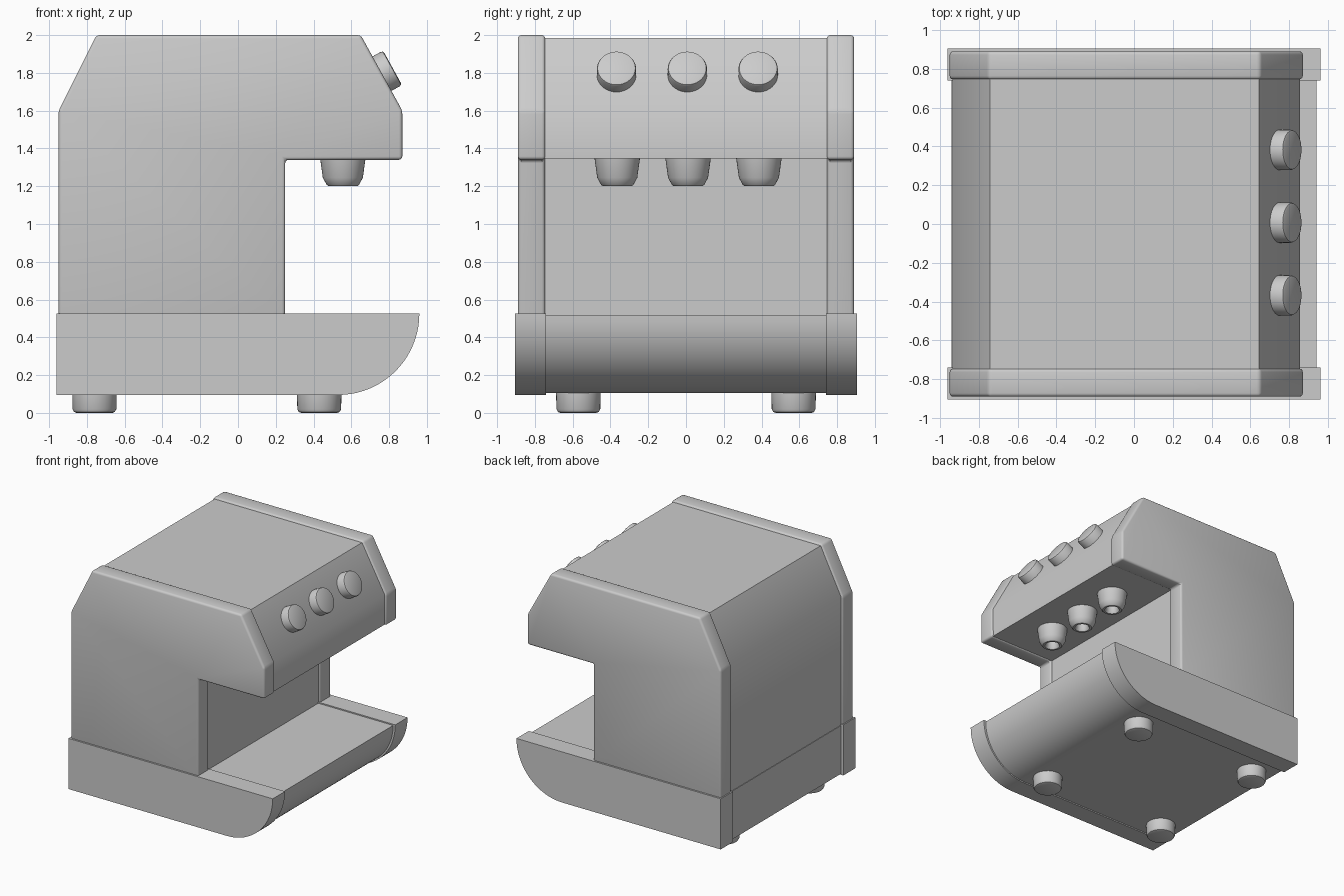
import bpy, bmesh, math
from mathutils import Vector

cube = bpy.data.objects.get("Cube")
if cube:
    bpy.data.objects.remove(cube, do_unlink=True)

GREY = (0.6, 0.6, 0.6, 1)
mat = bpy.data.materials.new("light grey")
mat.use_nodes = True
mat.diffuse_color = GREY
mat.node_tree.nodes["Principled BSDF"].inputs["Base Color"].default_value = GREY


def finish(name, bm, angle=30, bevel=0, segments=3):
    """Turn a bmesh into a shaded object, optionally with rounded edges."""
    bmesh.ops.recalc_face_normals(bm, faces=bm.faces)
    mesh = bpy.data.meshes.new(name)
    bm.to_mesh(mesh)
    bm.free()
    mesh.materials.append(mat)
    ob = bpy.data.objects.new(name, mesh)
    bpy.context.collection.objects.link(ob)
    bpy.ops.object.select_all(action='DESELECT')
    ob.select_set(True)
    bpy.context.view_layer.objects.active = ob
    if bevel:
        mod = ob.modifiers.new("rounded edges", 'BEVEL')
        mod.width, mod.segments = bevel, segments
        mod.limit_method, mod.angle_limit = 'ANGLE', math.radians(20)
        bpy.ops.object.modifier_apply(modifier=mod.name)
    bpy.ops.object.shade_smooth_by_angle(angle=math.radians(angle))
    return ob


def extrude(name, profile, y0, y1, **kw):
    """Extrude an x-z profile along y."""
    bm = bmesh.new()
    face = bm.faces.new([bm.verts.new((x, y0, z)) for x, z in profile])
    new = bmesh.ops.extrude_face_region(bm, geom=[face])["geom"]
    verts = [g for g in new if isinstance(g, bmesh.types.BMVert)]
    bmesh.ops.translate(bm, verts=verts, vec=(0, y1 - y0, 0))
    return finish(name, bm, **kw)


def lathe(name, profile, location, axis=(0, 0, 1), sides=40):
    """Spin a radius-height profile round an axis."""
    bm = bmesh.new()
    verts = [bm.verts.new((r, 0, z)) for r, z in profile]
    edges = [bm.edges.new(pair) for pair in zip(verts, verts[1:])]
    bmesh.ops.spin(bm, geom=verts + edges, cent=(0, 0, 0), axis=(0, 0, 1),
                   angle=math.tau, steps=sides)
    bmesh.ops.remove_doubles(bm, verts=bm.verts, dist=0.0005)
    ob = finish(name, bm)
    ob.rotation_euler = Vector(axis).to_track_quat('Z', 'Y').to_euler()
    ob.location = location
    return ob


def body_profile(d):
    """C-shaped side outline, shrunk by d."""
    return [(-0.95 + d, 0.5), (-0.95 + d, 1.6), (-0.75 + d / 2, 2 - d),
            (0.65 - d / 2, 2 - d), (0.87 - d, 1.6), (0.87 - d, 1.34 + d / 2),
            (0.25 - d, 1.34 + d / 2), (0.25 - d, 0.5)]


def base_profile(d):
    """Tub outline with a rounded front, shrunk by d."""
    r = 0.43 - d
    arc = [math.pi / 2 * i / 20 for i in range(21)]
    return [(-0.96 + d, 0.525 - d / 2), (-0.96 + d, 0.095 + d / 2)] + [
        (0.53 + r * math.sin(a), 0.525 - d / 2 - (0.43 - d) * math.cos(a)) for a in arc]


# Body core, and tub between the side panels
extrude("body_core", body_profile(0.014), -0.75, 0.75)
extrude("base_core", base_profile(0.02), -0.75, 0.75)

# Side panels
for side, s in (("left", 1), ("right", -1)):
    extrude(side + "_body_panel", body_profile(0), s * 0.745, s * 0.89, bevel=0.018)
    extrude(side + "_base_panel", base_profile(0), s * 0.74, s * 0.905)

# Drip tray with slots that shorten along the tray
tray = extrude("drip_tray", [(0.2, 0.5), (0.2, 0.65), (0.87, 0.65), (0.87, 0.5)],
               -0.743, 0.743)
bm = bmesh.new()
for i in range(7):
    x0, x1, y = 0.29 + 0.078 * i, 0.80, -0.655 + 0.12 * i
    r = 0.024
    ring = []
    for cx, start in ((x1 - r, -90), (x0 + r, 90)):
        for k in range(7):
            a = math.radians(start + 30 * k)
            ring.append(bm.verts.new((cx + r * math.cos(a), y + r * math.sin(a), 0.62)))
    face = bm.faces.new(ring)
    new = bmesh.ops.extrude_face_region(bm, geom=[face])["geom"]
    bmesh.ops.translate(bm, vec=(0, 0, 0.1),
                        verts=[g for g in new if isinstance(g, bmesh.types.BMVert)])
cutter = finish("slot_cutter", bm)
cutter.hide_render = True
cut = tray.modifiers.new("slots", 'BOOLEAN')
cut.object, cut.operation, cut.solver = cutter, 'DIFFERENCE', 'EXACT'
bpy.context.view_layer.objects.active = tray
bpy.ops.object.modifier_apply(modifier=cut.name)
bpy.data.objects.remove(cutter, do_unlink=True)

# Three knobs on the sloping front, and three spouts below the head
knob = [(0, 0.07), (0.09, 0.07), (0.1, 0.066), (0.104, 0.056), (0.104, -0.03), (0, -0.03)]
spout = [(0, 0.09), (0.045, 0.07), (0.05, 0.015), (0.06, 0), (0.076, 0),
         (0.086, 0.008), (0.106, 0.045), (0.122, 0.16), (0, 0.16)]
for i, name in enumerate(("right", "middle", "left")):
    y = 0.375 * (i - 1) + 0.007
    lathe(name + "_knob", knob, (0.757, y, 1.793), axis=(0.4, 0, 0.22))
    lathe(name + "_spout", spout, (0.555, y + 0.004, 1.2))

# Four feet
foot = [(0, 0), (0.095, 0), (0.108, 0.005), (0.116, 0.02), (0.118, 0.12), (0, 0.12)]
for end, x in (("front", 0.43), ("back", -0.76)):
    for side, y in (("left", 0.57), ("right", -0.57)):
        lathe(f"{end}_{side}_foot", foot, (x, y, 0))
